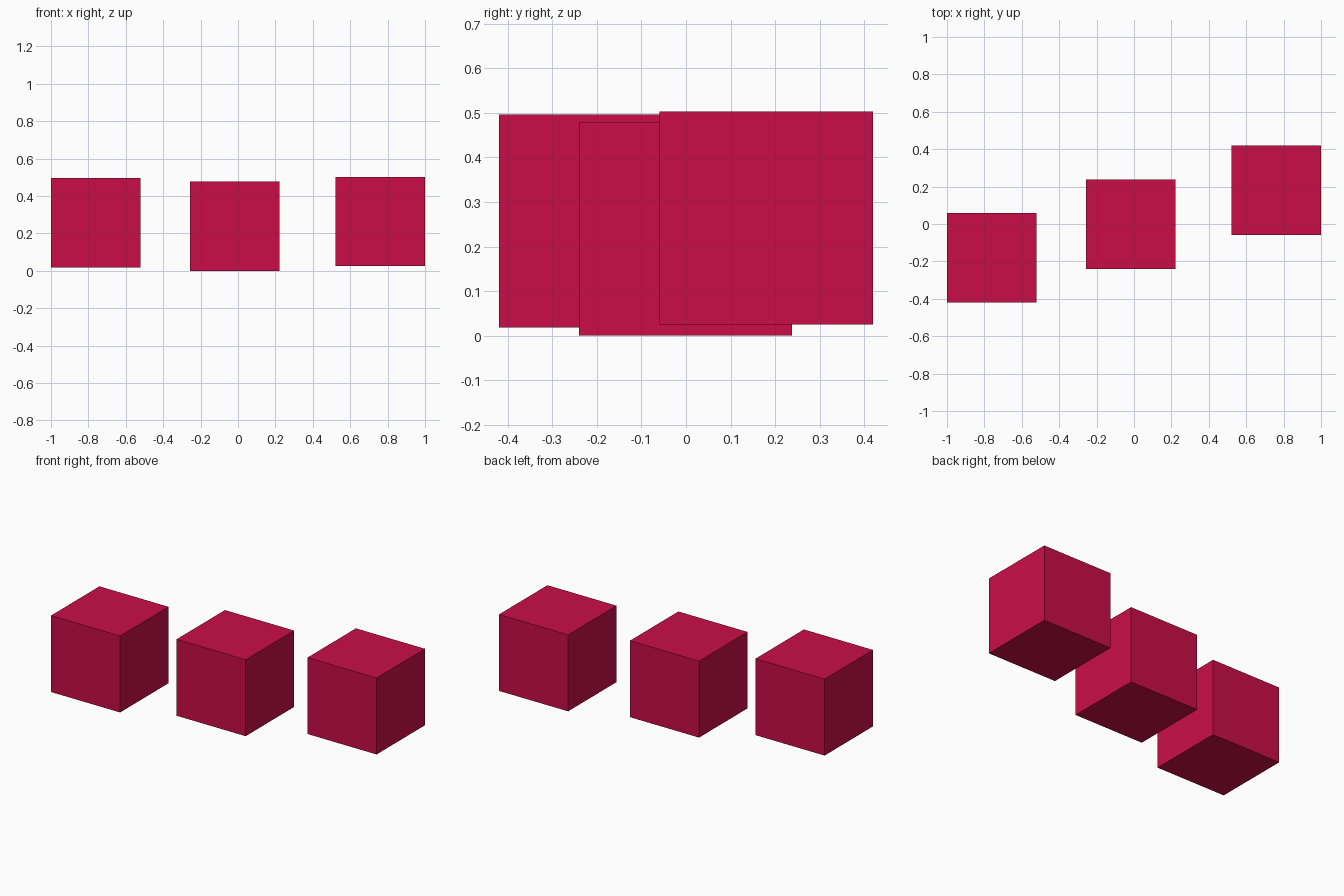
import bpy

if "Cube" in bpy.data.objects:
    bpy.data.objects.remove(bpy.data.objects["Cube"])

SIDE = 0.478

# Single crimson colour
crimson = bpy.data.materials.new("crimson")
crimson.diffuse_color = (0.59, 0.004, 0.066, 1.0)
crimson.use_nodes = True
crimson.node_tree.nodes["Principled BSDF"].inputs["Base Color"].default_value = crimson.diffuse_color


def add_cube(name, x, y, bottom):
    """Flat-faced cube centred on x, y with its base at the given height."""
    bpy.ops.mesh.primitive_cube_add(size=SIDE, location=(x, y, bottom + SIDE / 2))
    cube = bpy.context.object
    cube.name = name
    cube.data.materials.append(crimson)


# Diagonal row of three cubes at slightly different heights
add_cube("left_cube", -0.761, -0.18, 0.018)
add_cube("middle_cube", -0.018, -0.001, 0.0)
add_cube("right_cube", 0.761, 0.18, 0.025)
